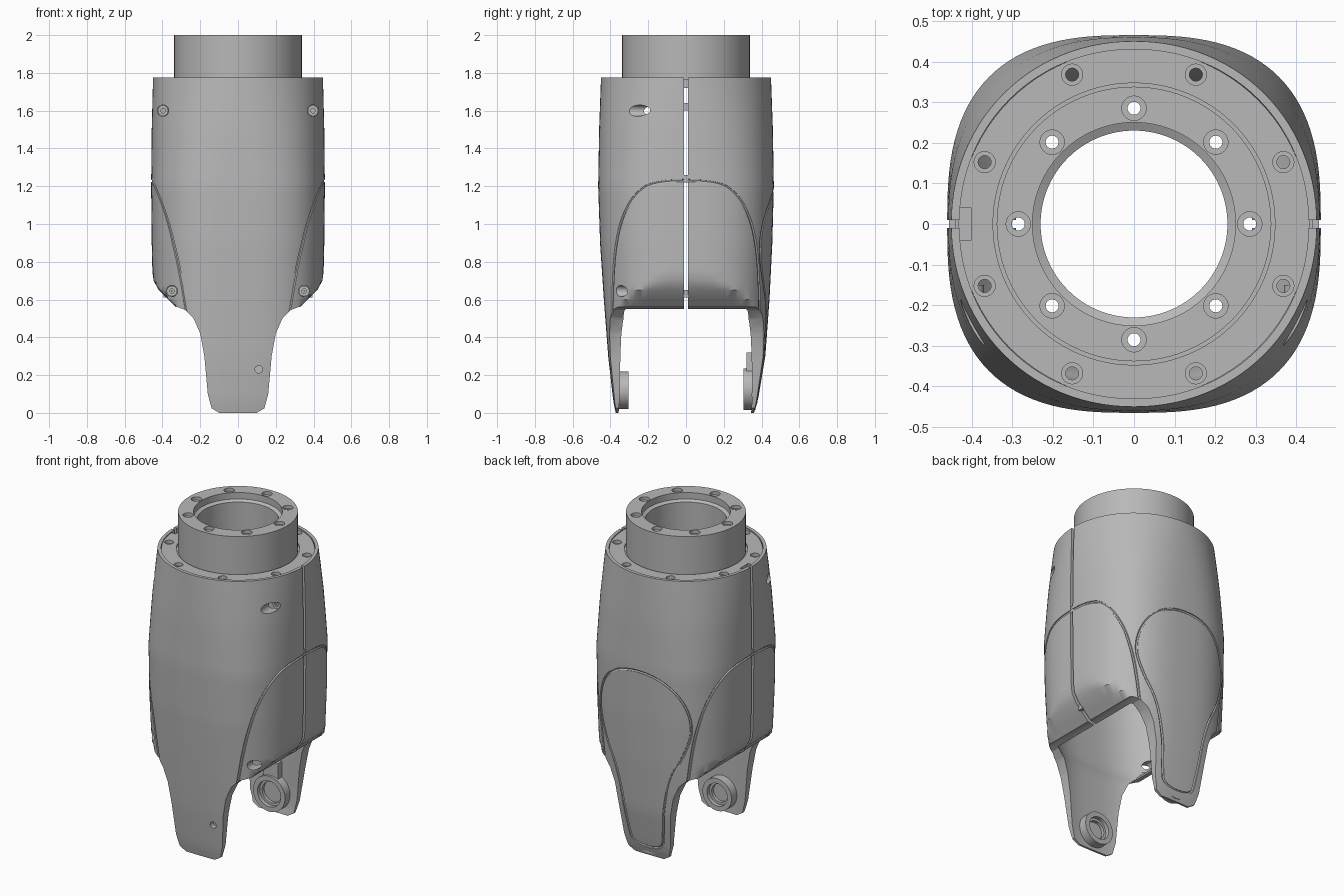
import bpy, bmesh, math
from mathutils import Matrix, Vector

cube = bpy.data.objects.get("Cube")
if cube:
    bpy.data.objects.remove(cube)

grey = bpy.data.materials.new("plain grey")
grey.use_nodes = True
grey.diffuse_color = (0.48, 0.48, 0.48, 1)
grey.node_tree.nodes["Principled BSDF"].inputs["Base Color"].default_value = (0.48, 0.48, 0.48, 1)


def add(name, bm):
    bmesh.ops.recalc_face_normals(bm, faces=bm.faces)
    mesh = bpy.data.meshes.new(name)
    bm.to_mesh(mesh)
    bm.free()
    mesh.materials.append(grey)
    ob = bpy.data.objects.new(name, mesh)
    bpy.context.collection.objects.link(ob)
    return ob


def grid(name, rings):
    """Closed surface from rings of points, wrapped in both directions."""
    bm = bmesh.new()
    rows = [[bm.verts.new(p) for p in ring] for ring in rings]
    for i, a in enumerate(rows):
        b = rows[(i + 1) % len(rows)]
        for j in range(len(a)):
            k = (j + 1) % len(a)
            bm.faces.new((a[j], a[k], b[k], b[j]))
    return add(name, bm)


def lathe(name, profile, loc=(0, 0, 0), along_y=0, segs=64):
    rings = []
    for r, h in profile:
        ring = []
        for i in range(segs):
            t = math.tau * i / segs
            c, s = r * math.cos(t), r * math.sin(t)
            p = Vector((c, h * along_y, s)) if along_y else Vector((c, s, h))
            ring.append(p + Vector(loc))
        rings.append(ring)
    return grid(name, rings)


def cylinders(name, items, along_y=False):
    """Many cylinders in one mesh: (centre, radius, length)."""
    bm = bmesh.new()
    turn = Matrix.Rotation(math.pi / 2, 4, 'X') if along_y else Matrix()
    for loc, r, length in items:
        bmesh.ops.create_cone(bm, cap_ends=True, segments=24, radius1=r, radius2=r,
                              depth=length, matrix=Matrix.Translation(loc) @ turn)
    return add(name, bm)


def box(name, loc, size):
    bm = bmesh.new()
    bmesh.ops.create_cube(bm, matrix=Matrix.Translation(loc) @ Matrix.Diagonal((*size, 1)))
    return add(name, bm)


def prism(name, outline, y0, y1):
    bm = bmesh.new()
    face = bm.faces.new([bm.verts.new((x, y0, z)) for x, z in outline])
    ext = bmesh.ops.extrude_face_region(bm, geom=[face])["geom"]
    bmesh.ops.translate(bm, vec=(0, y1 - y0, 0), verts=[v for v in ext if isinstance(v, bmesh.types.BMVert)])
    return add(name, bm)


def bake(ob):
    deps = bpy.context.evaluated_depsgraph_get()
    return bpy.data.meshes.new_from_object(ob.evaluated_get(deps))


def cut(ob, cutters, operation='DIFFERENCE'):
    for c in cutters:
        c.hide_render = True
        m = ob.modifiers.new("cut", 'BOOLEAN')
        m.object, m.operation, m.solver = c, operation, 'EXACT'
        mesh = bake(ob)
        ob.modifiers.clear()
        ob.data = mesh


def tube(name, points, cyclic, radius=0.008):
    curve = bpy.data.curves.new(name, 'CURVE')
    curve.dimensions = '3D'
    curve.bevel_depth, curve.bevel_resolution, curve.use_fill_caps = radius, 1, True
    sp = curve.splines.new('POLY')
    sp.points.add(len(points) - 1)
    for q, p in zip(sp.points, points):
        q.co = (*p, 1)
    sp.use_cyclic_u = cyclic
    ob = bpy.data.objects.new(name, curve)
    bpy.context.collection.objects.link(ob)
    bm = bmesh.new()
    bm.from_mesh(bake(ob))
    bpy.data.objects.remove(ob)
    return add(name, bm)


def soften(pts, cyclic, times=3):
    for _ in range(times):
        out = [] if cyclic else [pts[0]]
        for i in range(len(pts) if cyclic else len(pts) - 1):
            a, b = Vector(pts[i]), Vector(pts[(i + 1) % len(pts)])
            out += [a.lerp(b, 0.25), a.lerp(b, 0.75)]
        pts = out if cyclic else out + [pts[-1]]
    return pts


def lerp(table, z):
    if z <= table[0][0]:
        return table[0][1:]
    for p, q in zip(table, table[1:]):
        if z <= q[0]:
            f = (z - p[0]) / (q[0] - p[0])
            return [u + (v - u) * f for u, v in zip(p[1:], q[1:])]
    return table[-1][1:]


# Shell section by height: half width, front depth, back depth, squareness
SECTION = [(0, .45, .372, .36, 2.8), (.06, .45, .385, .38, 2.8), (.3, .45, .412, .42, 2.8),
           (.6, .45, .435, .442, 2.8), (.9, .457, .455, .457, 2.8), (1.2, .46, .465, .465, 2.75),
           (1.5, .457, .46, .46, 2.4), (1.775, .45, .45, .45, 2.05)]
WALL = [(0, .013), (.1, .03), (.5, .04), (1.65, .04), (1.72, .02)]
CHAMFER = [(.56, .33), (.65, .42), (.7, .447), (.75, .6)]


def ring(z, inner):
    a, f, b, n = lerp(SECTION, z)
    side, = lerp(CHAMFER, z)
    if inner:
        t, = lerp(WALL, z)
        limit = .36 + max(0, z - .5) * .4
        a, f, b, side = a - t, min(f - t, limit), min(b - t, limit), side - t
    pts = []
    for i in range(112):
        t = math.tau * i / 112
        c, s = math.cos(t), math.sin(t)
        x = math.copysign(abs(c) ** (2 / n), c) * a
        y = math.copysign(abs(s) ** (2 / n), s) * (b if s > 0 else f)
        pts.append((max(-side, min(side, x)), y, z))
    return pts


heights = sorted([-.05, .03, .56, .675, 1.72, 1.775] + [i * .05 for i in range(35)])
rings = [ring(z, False) for z in heights] + [ring(z, True) for z in reversed(heights)]

# Leg and shoulder outline, mirrored
half = [(.1, 0), (.14, .025), (.16, .1), (.178, .3), (.2, .42), (.235, .5), (.28, .545), (.32, .56), (.6, .56), (.6, 1.9)]
outline = half + [(-x, z) for x, z in reversed(half)]

# Seam arches on both sides
arch = [(-.39, .5), (-.387, .7), (-.375, .87), (-.345, 1.02), (-.28, 1.15), (-.17, 1.23)]
arch = soften(arch + [(-y, z) for y, z in reversed(arch)], False)
seams = []
for sx in (-1, 1):
    pts = []
    for y, z in arch:
        a, f, b, n = lerp(SECTION, z)
        x = a * (1 - (abs(y) / (b if y > 0 else f)) ** n) ** (1 / n)
        pts.append((sx * min(x, lerp(CHAMFER, z)[0]), y, z))
    seams.append(tube("seam_cutter", pts, False))

# Teardrop panel line on the back
drop = [(.12, 1.18), (.27, 1.07), (.325, .88), (.27, .7), (.19, .56), (.145, .38), (.12, .16), (.1, .06)]
drop = soften(drop + [(-x, z) for x, z in reversed(drop)], True)
pts = []
for x, z in drop:
    a, f, b, n = lerp(SECTION, z)
    pts.append((x, b * (1 - (abs(x) / a) ** n) ** (1 / n), z))
panel_line = tube("panel_line_cutter", pts, True)

# Screw pockets and small pin hole in the front shell
seats = [(sx * x, y, z) for sx in (-1, 1) for x, y, z in ((.397, -.18, 1.6), (.35, -.23, .645))]
pockets = cylinders("pocket_cutter", [((x, y - .2, z), .03, .4) for x, y, z in seats]
                    + [((.11, -.4, .23), .02, .06)], True)

parts = []
cutters = seams + [panel_line, pockets]
for name, y0, y1, extra in (("front_shell", -1, -.01, pockets), ("back_shell", .01, 1, panel_line)):
    shell = grid(name, rings)
    keep = prism("outline_cutter", outline, y0, y1)
    cut(shell, [keep], 'INTERSECT')
    cut(shell, seams + [extra])
    cutters.append(keep)
    parts.append(shell)

# Screw heads sunk in the pockets
for p in seats:
    parts.append(lathe("screw_head", [(.012, -.01), (.028, -.01), (.028, .03), (.002, .03), (.002, .005), (.012, .005)],
                       p, 1, 20))

# Top flange with collar, and its bolt circles
collar = lathe("collar_flange", [(.23, 1.72), (.432, 1.72), (.432, 1.768), (.347, 1.768), (.347, 1.758), (.338, 1.758),
                                 (.338, 2), (.25, 2), (.25, 1.96), (.23, 1.95)], segs=96)
bores, holes = [], []
for i in range(8):
    for r, turn, top in ((.285, 0, 2), (.398, .5, 1.768)):
        t = (i + turn) * math.tau / 8
        x, y = r * math.cos(t), r * math.sin(t)
        bores.append(((x, y, top), .03 if top == 2 else .026, .04))
        holes.append(((x, y, top - .15), .016, .5))
bolt_cutters = [cylinders("bore_cutter", bores), cylinders("bolt_cutter", holes),
                box("notch_cutter", (-.43, 0, 1.768), (.06, .08, .05))]
cut(collar, bolt_cutters)
cutters += bolt_cutters
parts.append(collar)

# Clips bridging the side gaps
for sx in (-1, 1):
    for x, z in ((.385, .63), (.445, 1.24), (.43, 1.62)):
        parts.append(box("gap_clip", (sx * x, 0, z), (.02, .03, .04)))

# Bearing rings inside both legs, with floor discs and a lug on the back leg
for name, y, d, z, r in (("front_bearing", -.365, 1, .12, .1), ("back_bearing", .365, -1, .125, .11)):
    parts.append(lathe(name, [(r, -.003), (r, .06), (r - .03, .06), (r - .03, .035), (r - .045, .035), (r - .045, -.003)],
                       (0, y, z), d, 48))
    parts.append(cylinders(name + "_floor", [((0, y + d * .008, z), r - .04, .015)], True))
parts.append(box("back_lug", (0, .34, .27), (.1, .04, .1)))

for ob in cutters:
    bpy.data.objects.remove(ob)
bpy.ops.object.select_all(action='DESELECT')
for ob in parts:
    ob.select_set(True)
bpy.context.view_layer.objects.active = parts[0]
bpy.ops.object.shade_smooth_by_angle(angle=math.radians(30))
